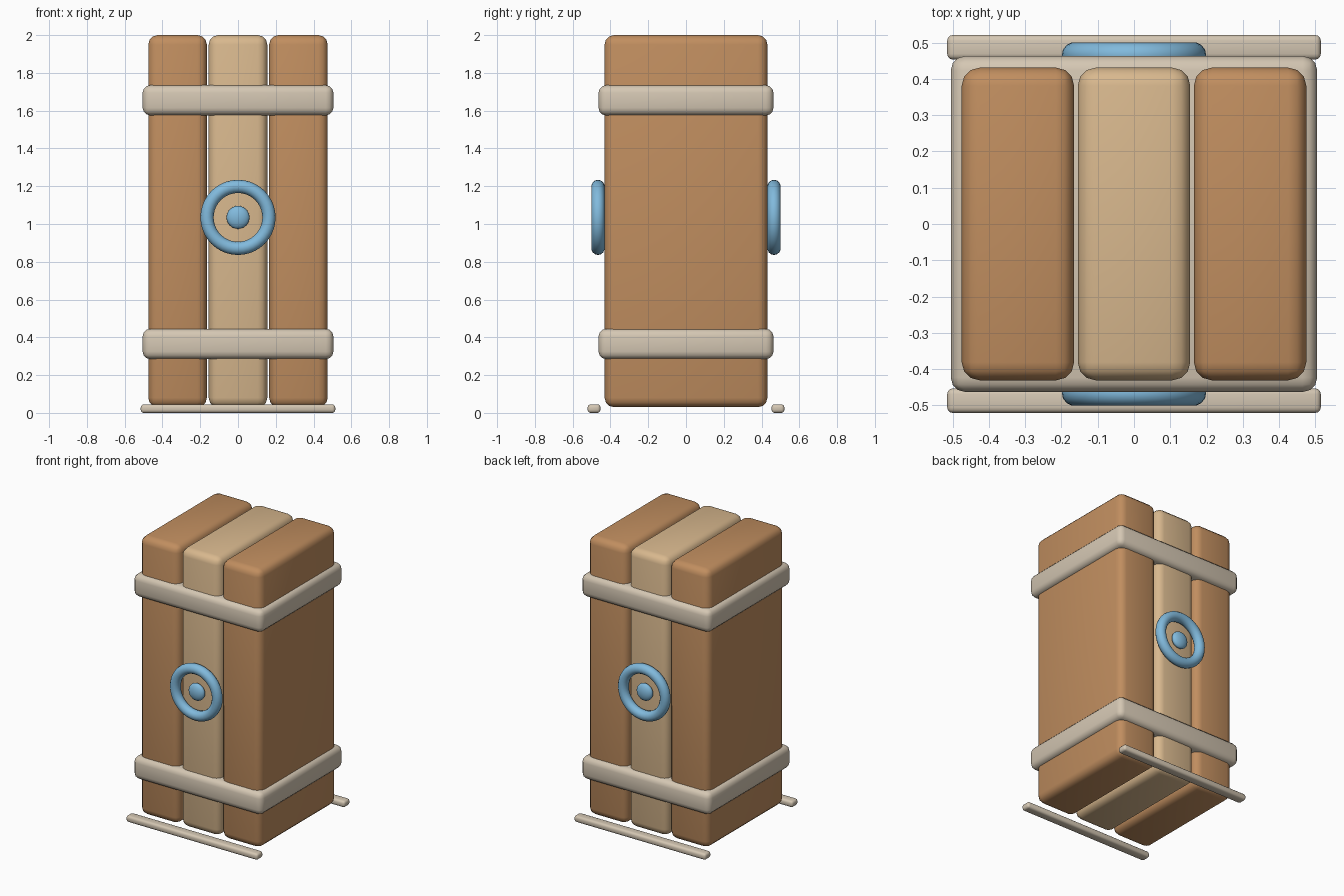
import bpy
import math

default = bpy.data.objects.get("Cube")
if default:
    bpy.data.objects.remove(default, do_unlink=True)


def material(name, color):
    mat = bpy.data.materials.new(name)
    mat.use_nodes = True
    mat.diffuse_color = (*color, 1)
    bsdf = mat.node_tree.nodes["Principled BSDF"]
    bsdf.inputs["Base Color"].default_value = (*color, 1)
    bsdf.inputs["Roughness"].default_value = 0.8
    return mat


BROWN = material("warm brown", (0.53, 0.27, 0.115))
TAN = material("light tan", (0.69, 0.48, 0.27))
CREAM = material("pale cream", (0.66, 0.57, 0.45))
BLUE = material("sky blue", (0.22, 0.49, 0.72))


def finish(obj, name, mat):
    obj.name = name
    obj.data.name = name
    obj.data.materials.append(mat)
    bpy.ops.object.shade_smooth_by_angle(angle=math.radians(50))
    return obj


def rounded_box(name, center, size, radius, mat):
    bpy.ops.mesh.primitive_cube_add(size=1, location=center)
    obj = bpy.context.object
    obj.scale = size
    bpy.ops.object.transform_apply(location=False, rotation=False, scale=True)
    bevel = obj.modifiers.new("rounded edges", "BEVEL")
    bevel.width = radius
    bevel.segments = 3
    bpy.ops.object.modifier_apply(modifier=bevel.name)
    return finish(obj, name, mat)


# Three upright slabs side by side
for name, x, mat in (("right_slab", -0.32, BROWN),
                     ("middle_slab", 0, TAN),
                     ("left_slab", 0.32, BROWN)):
    rounded_box(name, (x, 0, 1.015), (0.31, 0.862, 1.97), 0.05, mat)

# Bands wrapped around the slabs
for name, z in (("lower_band", 0.365), ("upper_band", 1.655)):
    rounded_box(name, (0, 0, z), (1.01, 0.926, 0.16), 0.04, CREAM)

# Floor rails and round emblems, on the front and the back
for side, s in (("front", -1), ("back", 1)):
    rounded_box(side + "_rail", (0, s * 0.487, 0.0225),
                (1.03, 0.068, 0.045), 0.016, CREAM)

    bpy.ops.mesh.primitive_torus_add(
        major_radius=0.164, minor_radius=0.035,
        major_segments=40, minor_segments=14,
        location=(0, s * 0.466, 1.035), rotation=(math.pi / 2, 0, 0))
    finish(bpy.context.object, side + "_ring", BLUE)

    bpy.ops.mesh.primitive_uv_sphere_add(
        segments=24, ring_count=12, radius=0.061,
        location=(0, s * 0.46, 1.035), rotation=(math.pi / 2, 0, 0))
    hub = bpy.context.object
    hub.scale.z = 0.5
    finish(hub, side + "_hub", BLUE)
